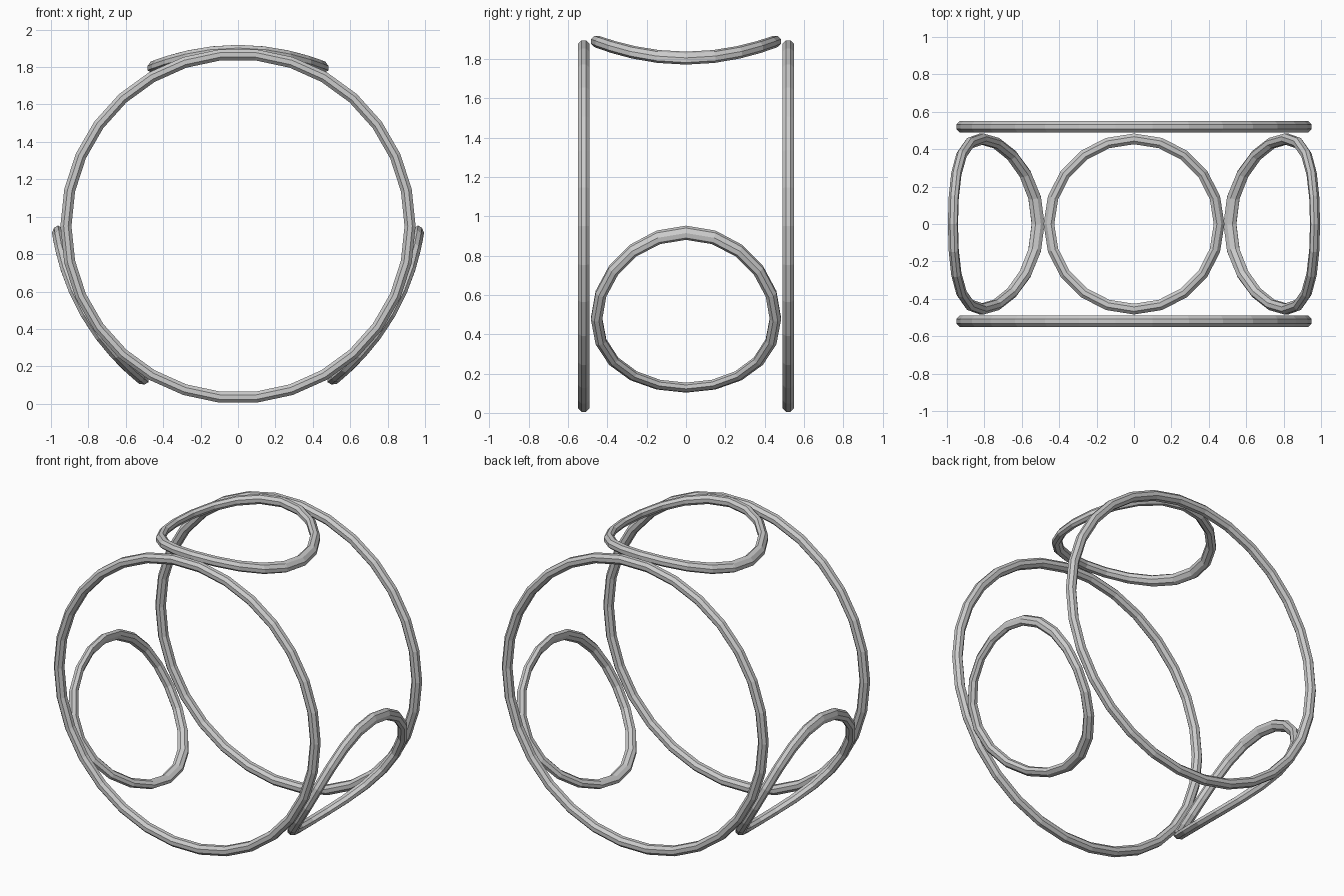
import bpy, bmesh
from math import cos, sin, pi, radians
from mathutils import Matrix

if "Cube" in bpy.data.objects:
    bpy.data.objects.remove(bpy.data.objects["Cube"])

CENTRE_Z = 0.95


def ring(name, major, minor, segments, sag, matrix, sides=8):
    """Flat-shaded tube ring in local XY, draped along x by a parabola."""
    bm = bmesh.new()
    loops = []
    for i in range(segments):
        a = 2 * pi * i / segments
        loop = []
        for j in range(sides):
            b = 2 * pi * (j + 0.5) / sides
            r = major + minor * cos(b)
            x, y = r * cos(a), r * sin(a)
            drop = sag * (major * cos(a)) ** 2 / major ** 2
            slope = 2 * sag * cos(a) / major
            # tilt the cross-section partly with the drape
            z = minor * sin(b) - drop - slope * minor * cos(b) * cos(a)
            loop.append(bm.verts.new((x, y, z)))
        loops.append(loop)
    for i in range(segments):
        p, q = loops[i], loops[(i + 1) % segments]
        for j in range(sides):
            k = (j + 1) % sides
            bm.faces.new((p[j], q[j], q[k], p[k]))
    bmesh.ops.recalc_face_normals(bm, faces=bm.faces)
    mesh = bpy.data.meshes.new(name)
    bm.to_mesh(mesh)
    bm.free()
    obj = bpy.data.objects.new(name, mesh)
    obj.matrix_world = matrix
    bpy.context.collection.objects.link(obj)


# Two large upright end rings
for label, y in (("front", -0.52), ("back", 0.52)):
    ring(label + "_end_ring", 0.92, 0.032, 30, 0.0,
         Matrix.Translation((0, y, CENTRE_Z)) @ Matrix.Rotation(pi / 2, 4, 'X'))

# Three curved rings around the drum: top, lower right, lower left
for label, angle in (("top", 0), ("right", 120), ("left", 240)):
    ring(label + "_side_ring", 0.455, 0.031, 20, 0.085,
         Matrix.Translation((0, 0, CENTRE_Z))
         @ Matrix.Rotation(radians(angle), 4, 'Y')
         @ Matrix.Translation((0, 0, 0.94)))
